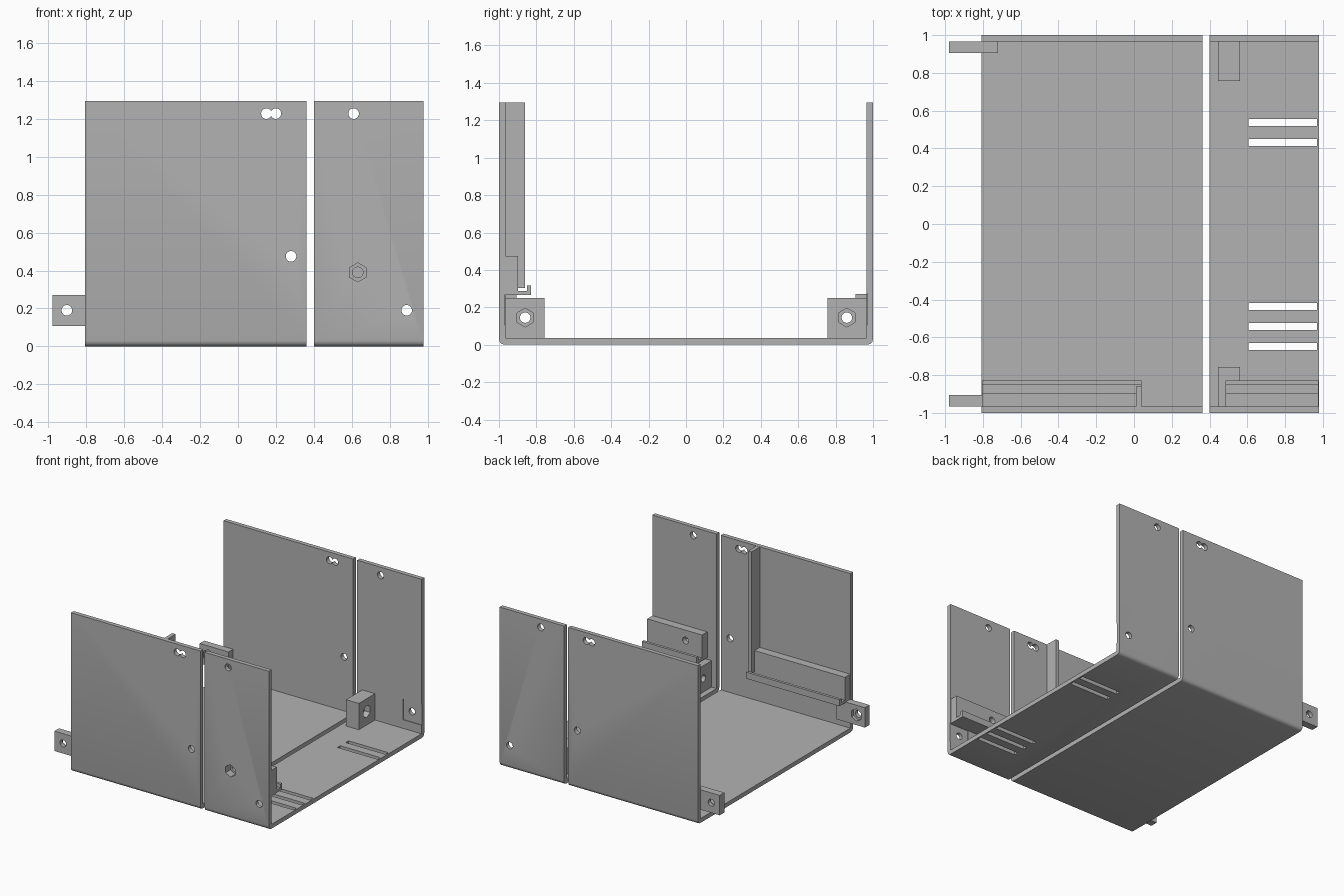
import bpy, bmesh, math
from mathutils import Matrix

if "Cube" in bpy.data.objects:
    bpy.data.objects.remove(bpy.data.objects["Cube"])

grey = bpy.data.materials.new("plain_grey")
grey.use_nodes = True
grey.diffuse_color = (0.45, 0.45, 0.45, 1)
grey.node_tree.nodes["Principled BSDF"].inputs["Base Color"].default_value = grey.diffuse_color

WALL = 0.035          # sheet thickness
INNER = 1 - WALL      # inner face of the side walls
TOP = 1.295
HOLE, NUT = 0.028, 0.05


def finish(name, bm):
    bmesh.ops.recalc_face_normals(bm, faces=bm.faces[:])
    mesh = bpy.data.meshes.new(name)
    bm.to_mesh(mesh)
    bm.free()
    mesh.materials.append(grey)
    ob = bpy.data.objects.new(name, mesh)
    bpy.context.collection.objects.link(ob)
    return ob


def extrude_x(name, profile, x0, x1):
    """Extrude a closed (y, z) profile along x."""
    bm = bmesh.new()
    face = bm.faces.new([bm.verts.new((x0, y, z)) for y, z in profile])
    moved = bmesh.ops.extrude_face_region(bm, geom=[face])["geom"]
    for v in moved:
        if isinstance(v, bmesh.types.BMVert):
            v.co.x = x1
    # restore the starting cap if the extrusion removed it
    if not any(all(abs(v.co.x - x0) < 1e-6 for v in f.verts) for f in bm.faces):
        bm.faces.new([v for v in face.verts])
    return finish(name, bm)


def box(name, xs, ys, zs):
    y0, y1 = sorted(ys)
    z0, z1 = zs
    return extrude_x(name, [(y0, z0), (y1, z0), (y1, z1), (y0, z1)], *xs)


def rod(centre, axis, radius, length, sides=24):
    """Cutter prism along x or y, with a corner pointing up."""
    turn = Matrix.Rotation(math.pi / 2, 4, 'X')
    if axis == 'x':
        turn = Matrix.Rotation(math.pi / 2, 4, 'Z') @ turn
    bm = bmesh.new()
    bmesh.ops.create_cone(bm, cap_ends=True, segments=sides, radius1=radius,
                          radius2=radius, depth=length,
                          matrix=Matrix.Translation(centre) @ turn)
    return finish("cutter", bm)


def cut(target, cutter):
    mod = target.modifiers.new("cut", 'BOOLEAN')
    mod.operation, mod.solver, mod.object = 'DIFFERENCE', 'EXACT', cutter
    with bpy.context.temp_override(object=target, active_object=target,
                                   selected_objects=[target]):
        bpy.ops.object.modifier_apply(modifier=mod.name)
    bpy.data.objects.remove(cutter)


def smooth(ob):
    bpy.ops.object.select_all(action='DESELECT')
    bpy.context.view_layer.objects.active = ob
    ob.select_set(True)
    bpy.ops.object.shade_smooth_by_angle(angle=math.radians(40))


# U-shaped shells with rounded outer bottom edges
R = 0.03
arc = [(1 - R + R * math.sin(a), R - R * math.cos(a))
       for a in (math.pi / 2 * i / 3 for i in range(4))]
half = arc + [(1, TOP), (INNER, TOP), (INNER, WALL)]
channel = half + [(-y, z) for y, z in reversed(half)]
main_shell = extrude_x("main_shell", channel, -0.807, 0.362)
end_shell = extrude_x("end_shell", channel, 0.4, 0.98)

# Screw holes through both walls
for shell, spots in ((main_shell, [(0.15, 1.228), (0.2, 1.228), (0.28, 0.475)]),
                     (end_shell, [(0.61, 1.228), (0.89, 0.19)])):
    for x, z in spots:
        cut(shell, rod((x, 0, z), 'y', HOLE, 2.4))

# Vent slots in the floor
for y in (0.537, 0.432, -0.436, -0.542, -0.648):
    cut(end_shell, box("cutter", (0.607, 0.968), (y - 0.018, y + 0.018), (-0.1, 0.1)))

# Shallow tab seats inside the end walls
for s in (-1, 1):
    cut(end_shell, box("cutter", (0.812, 1.1), (s * 0.9, s * 0.971), (0.105, 0.275)))

# Board rails with an upturned lip along the front wall
rail = [(-0.98, 0.265), (-0.829, 0.265), (-0.829, 0.318), (-0.851, 0.318),
        (-0.851, 0.288), (-0.897, 0.288), (-0.897, 0.475), (-0.98, 0.475)]
main_rail = extrude_x("main_board_rail", rail, -0.805, 0.04)
end_rail = extrude_x("end_board_rail", rail, 0.484, 0.978)
stop = box("board_stop", (0.01, 0.041), (-0.98, -0.861), (0.302, TOP - 0.001))

# Nut pocket through the front wall into the end rail
for part in (end_shell, end_rail):
    cut(part, rod((0.632, -1, 0.39), 'y', NUT, 0.12, 6))
    cut(part, rod((0.632, -0.95, 0.39), 'y', HOLE, 0.3))

# Joining tabs and mounting blocks, mirrored front and back
parts = [main_shell, end_shell, main_rail, end_rail, stop]
for s, side in ((-1, "front"), (1, "back")):
    tab = box(side + "_tab", (-0.98, -0.72), (s * 0.906, s * INNER), (0.108, 0.27))
    cut(tab, rod((-0.903, s * 0.93, 0.19), 'y', HOLE, 0.3))
    cut(tab, rod((-0.903, s * 0.896, 0.19), 'y', NUT, 0.07, 6))
    block = box(side + "_mounting_block", (0.445, 0.56), (s * 0.757, s * 0.97), (0.02, 0.25))
    cut(block, rod((0.5, s * 0.86, 0.145), 'x', HOLE, 0.4))
    cut(block, rod((0.56, s * 0.86, 0.145), 'x', NUT, 0.1, 6))
    parts += [tab, block]

for part in parts:
    smooth(part)
